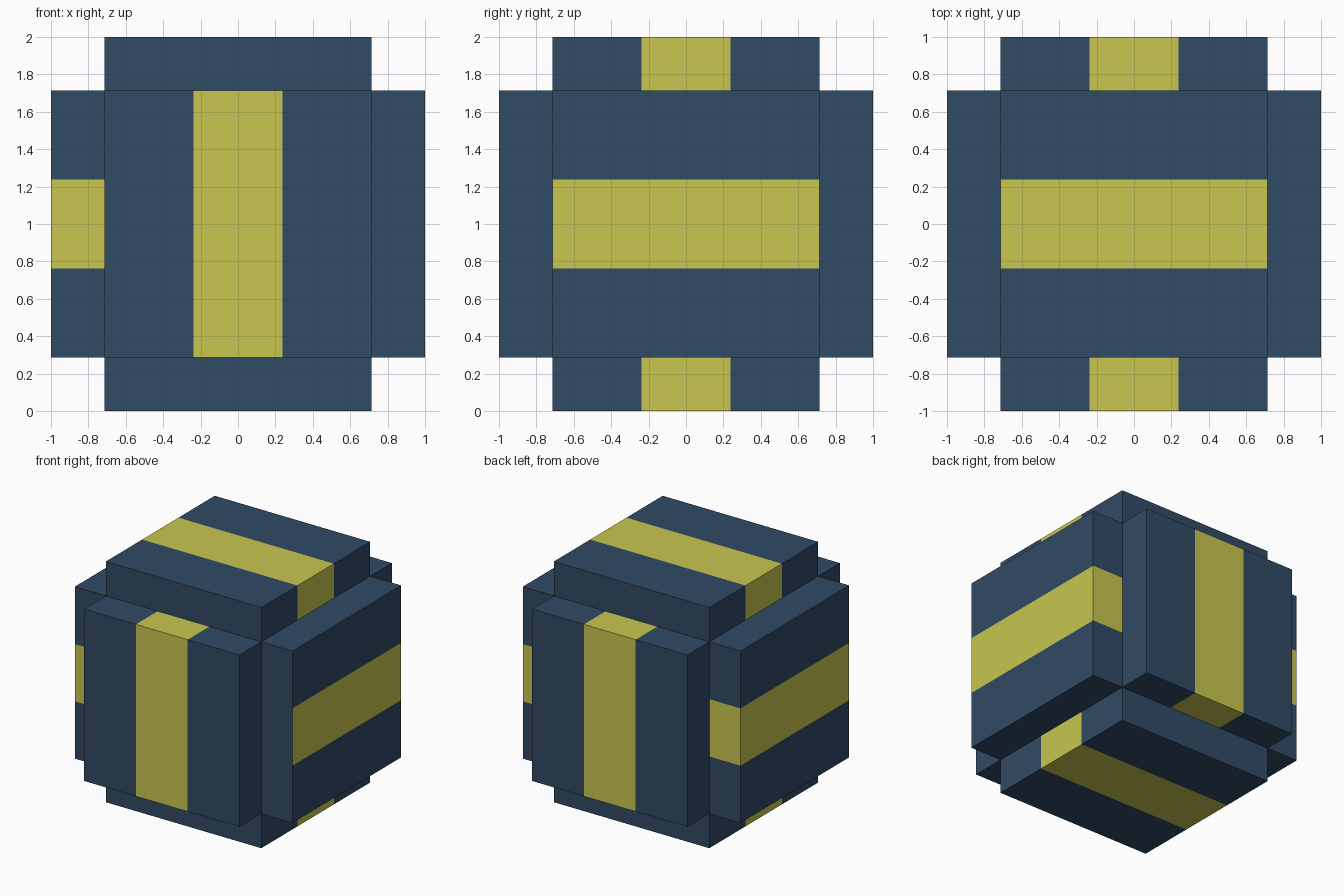
import bpy, bmesh
from mathutils import Matrix, Vector

if "Cube" in bpy.data.objects:
    bpy.data.objects.remove(bpy.data.objects["Cube"])

R = 0.714          # half size of the inner cube and of each panel
T = R / 3          # half width of a stripe
D = 1.0 - R        # panel thickness


def material(name, color):
    m = bpy.data.materials.new(name)
    m.diffuse_color = color
    m.use_nodes = True
    m.node_tree.nodes["Principled BSDF"].inputs["Base Color"].default_value = m.diffuse_color
    return m


blue = material("dark_blue", (0.030, 0.069, 0.130, 1))
yellow = material("yellow", (0.578, 0.565, 0.080, 1))


def panel(name, outward, along, blue_end=False):
    """Raised panel of three strips, with the middle one yellow."""
    n, a = Vector(outward), Vector(along)
    b = n.cross(a)
    bm = bmesh.new()
    for i in (-1, 0, 1):
        place = Matrix.Translation((0, i * 2 * T, R + D / 2)) @ Matrix.Diagonal((2 * R, 2 * T, D, 1))
        verts = bmesh.ops.create_cube(bm, size=1, matrix=place)["verts"]
        for f in {f for v in verts for f in v.link_faces}:
            painted = i == 0 and not (blue_end and f.calc_center_median().x < -R + 0.01)
            f.material_index = int(painted)
    # drop the hidden faces between strips and against the core
    hidden = []
    for f in bm.faces:
        c = f.calc_center_median()
        if c.z < R + 0.01 or abs(abs(c.y) - T) < 0.01:
            hidden.append(f)
    bmesh.ops.delete(bm, geom=hidden, context='FACES')
    bmesh.ops.remove_doubles(bm, verts=bm.verts[:], dist=0.0001)
    turn = Matrix((a, b, n)).transposed().to_4x4()
    bm.transform(Matrix.Translation((0, 0, 1)) @ turn)
    mesh = bpy.data.meshes.new(name)
    bm.to_mesh(mesh)
    bm.free()
    mesh.materials.append(blue)
    mesh.materials.append(yellow)
    bpy.context.collection.objects.link(bpy.data.objects.new(name, mesh))


# six panels around the cube: outward direction, stripe direction
panel("front_panel", (0, -1, 0), (0, 0, 1))
panel("back_panel", (0, 1, 0), (0, 0, 1))
panel("left_panel", (-1, 0, 0), (0, 1, 0))
panel("right_panel", (1, 0, 0), (0, 1, 0), blue_end=True)   # its front end is plain blue
panel("top_panel", (0, 0, 1), (1, 0, 0))
panel("bottom_panel", (0, 0, -1), (1, 0, 0))
